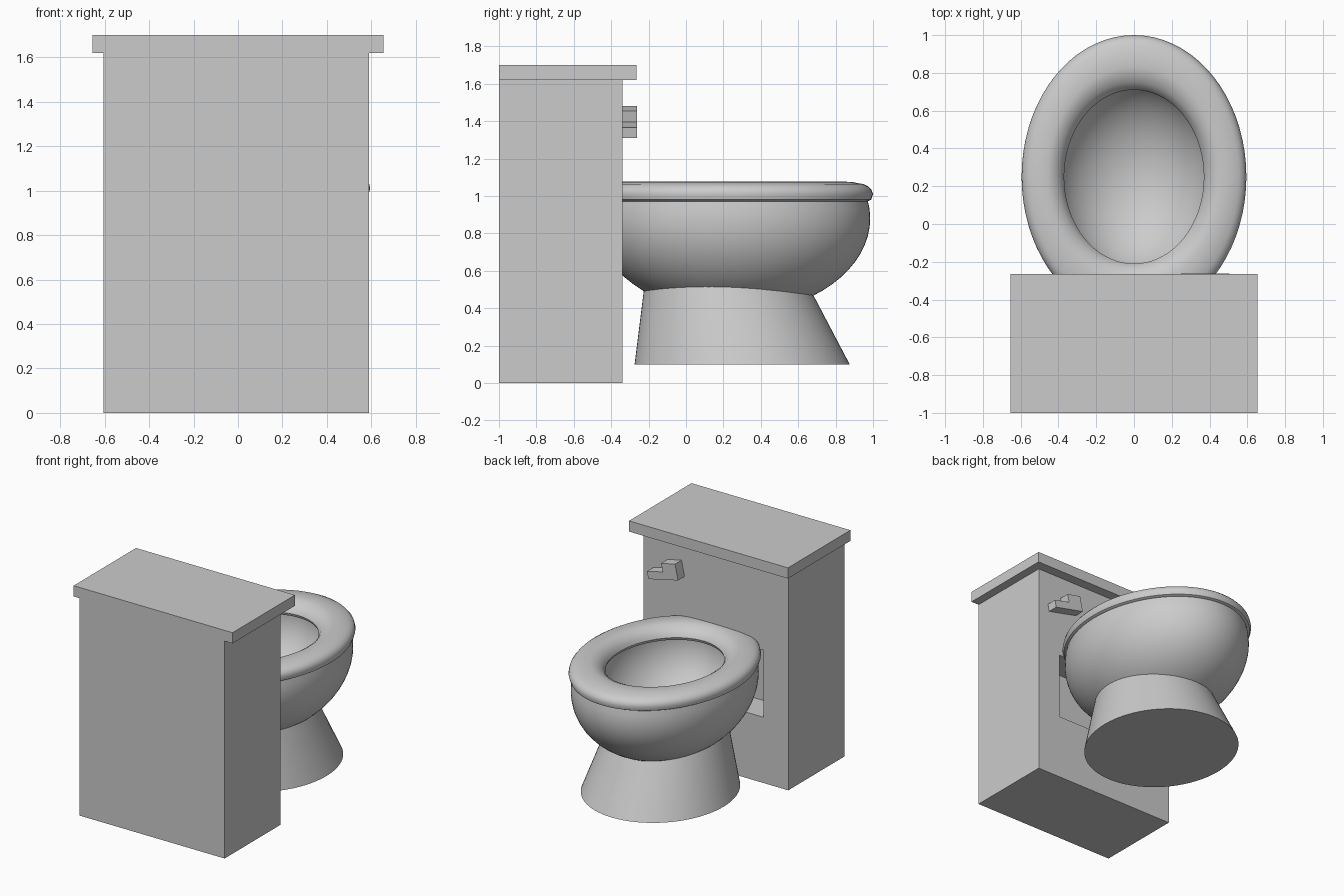
import bpy, bmesh, math

if "Cube" in bpy.data.objects:
    bpy.data.objects.remove(bpy.data.objects["Cube"])

CY = 0.25  # centre of the oval bowl and seat
N = 72


def make_object(name, bm, smooth=False):
    bmesh.ops.recalc_face_normals(bm, faces=bm.faces)
    me = bpy.data.meshes.new(name)
    bm.to_mesh(me)
    bm.free()
    ob = bpy.data.objects.new(name, me)
    bpy.context.collection.objects.link(ob)
    if smooth:
        bpy.ops.object.select_all(action='DESELECT')
        ob.select_set(True)
        bpy.context.view_layer.objects.active = ob
        bpy.ops.object.shade_smooth_by_angle(angle=math.radians(40))
    return ob


def box(name, x0, x1, y0, y1, z0, z1):
    bm = bmesh.new()
    bmesh.ops.create_cube(bm, size=1)
    for v in bm.verts:
        v.co.x = x1 if v.co.x > 0 else x0
        v.co.y = y1 if v.co.y > 0 else y0
        v.co.z = z1 if v.co.z > 0 else z0
    return make_object(name, bm)


def loft(name, rows, ring=False):
    """Skin ellipses given as (half width, half depth, centre y, z)."""
    bm = bmesh.new()
    loops = []
    for a, b, cy, z in rows:
        loops.append([bm.verts.new((a * math.cos(t), cy + b * math.sin(t), z))
                      for t in (2 * math.pi * i / N for i in range(N))])
    pairs = list(zip(loops, loops[1:]))
    if ring:
        pairs.append((loops[-1], loops[0]))
    else:
        bm.faces.new(loops[0])
        bm.faces.new(loops[-1])
    for p, q in pairs:
        for i in range(N):
            j = (i + 1) % N
            bm.faces.new((p[i], p[j], q[j], q[i]))
    return make_object(name, bm, True)


def ellipsoid_rows(a, b, c, zc, z_top, steps=18):
    end = math.asin((z_top - zc) / c)
    rows = []
    for i in range(steps + 1):
        t = -math.pi / 2 + 0.04 + (end + math.pi / 2 - 0.04) * i / steps
        rows.append((a * math.cos(t), b * math.cos(t), CY, zc + c * math.sin(t)))
    return rows


# Tank with a rectangular recess that receives the back of the bowl
tank = box("tank", -0.605, 0.59, -1.0, -0.34, 0, 1.62)
cutter = box("recess_cutter", -0.40, 0.40, -0.56, -0.2, 0.49, 0.99)
cutter.hide_render = True
cutter.hide_set(True)
mod = tank.modifiers.new("recess", 'BOOLEAN')
mod.object = cutter
mod.operation = 'DIFFERENCE'
mod.solver = 'EXACT'

# Tank lid
box("tank_lid", -0.655, 0.655, -1.0, -0.265, 1.62, 1.70)

# Slightly tilted flush lever with a raised block
bm = bmesh.new()
outline = [(0.495, 1.31), (0.25, 1.365), (0.275, 1.48),
           (0.39, 1.455), (0.375, 1.395), (0.505, 1.365)]
face = bm.faces.new([bm.verts.new((x, -0.345, z)) for x, z in outline])
geo = bmesh.ops.extrude_face_region(bm, geom=[face])["geom"]
bmesh.ops.translate(bm, vec=(0, 0.082, 0),
                    verts=[g for g in geo if isinstance(g, bmesh.types.BMVert)])
make_object("flush_lever", bm)

# Hollow bowl: outer ellipsoid, rim, inner ellipsoid
outer = ellipsoid_rows(0.58, 0.735, 0.51, 0.88, 0.98)
inner = ellipsoid_rows(0.42, 0.52, 0.42, 0.95, 0.99)
loft("bowl", outer + inner[::-1])

# Rounded seat ring
seat_profile = [(0.57, 0.72, 0.97), (0.587, 0.74, 0.98), (0.595, 0.75, 1.01),
                (0.59, 0.742, 1.033), (0.577, 0.726, 1.05), (0.555, 0.70, 1.063),
                (0.51, 0.64, 1.074), (0.46, 0.58, 1.078), (0.43, 0.54, 1.07),
                (0.40, 0.50, 1.05), (0.38, 0.472, 1.025), (0.37, 0.46, 1.0),
                (0.378, 0.468, 0.98), (0.40, 0.49, 0.97)]
loft("seat", [(a, b, CY, z) for a, b, z in seat_profile], ring=True)

# Flared, forward-leaning pedestal
loft("pedestal", [(0.52, 0.575, 0.30, 0.10), (0.40, 0.44, 0.217, 0.515)])
